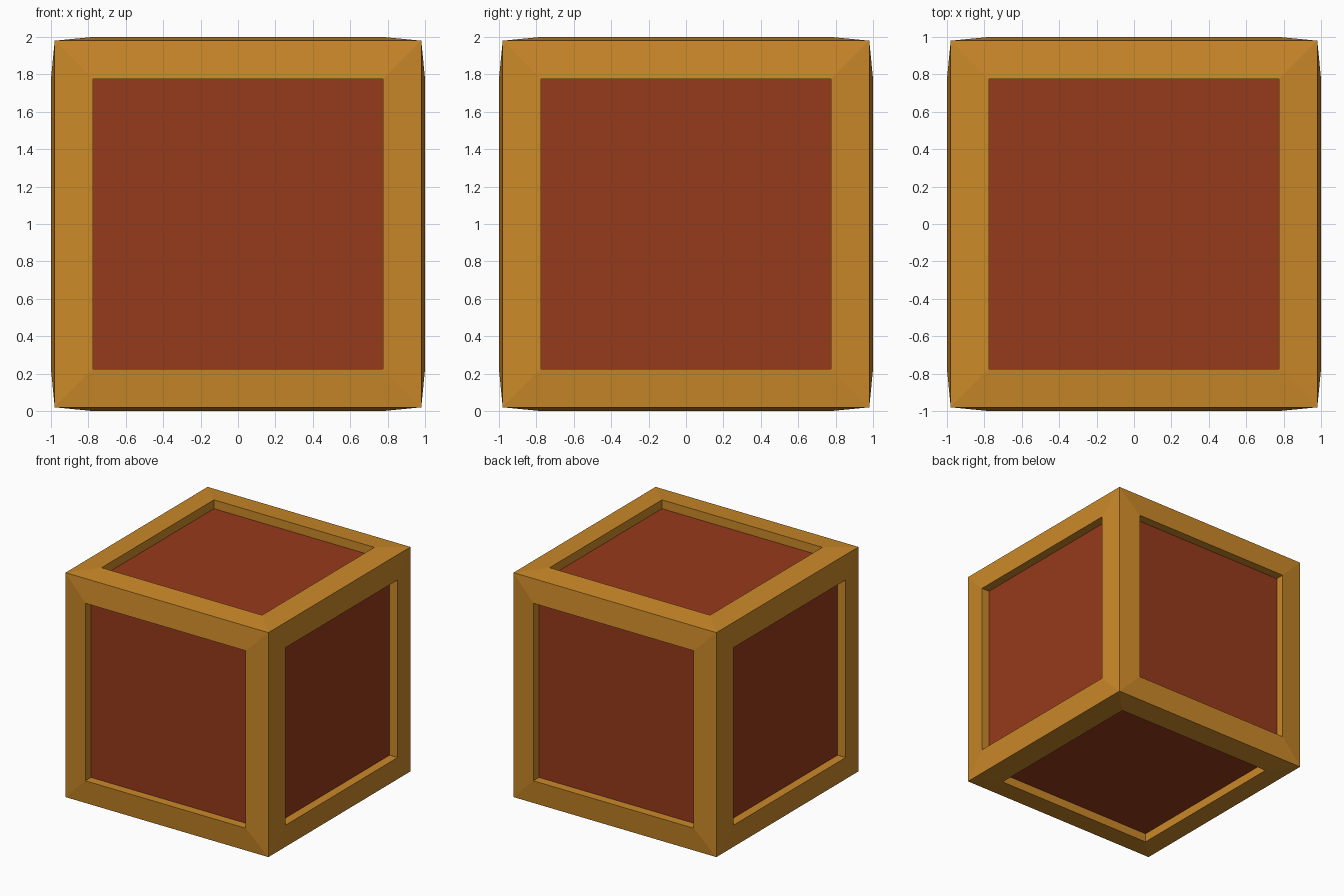
import bpy
import bmesh
from mathutils import Matrix

if "Cube" in bpy.data.objects:
    bpy.data.objects.remove(bpy.data.objects["Cube"])

CORNER = 0.98      # half size at the cube corners
OPENING = 0.775    # half size of each panel opening
RAISE = 0.02       # frame rises slightly towards the opening
RECESS = 0.077     # panel depth below the frame rim


def material(name, color):
    mat = bpy.data.materials.new(name)
    mat.diffuse_color = (*color, 1)
    mat.use_nodes = True
    mat.node_tree.nodes["Principled BSDF"].inputs["Base Color"].default_value = mat.diffuse_color
    return mat


def crate_part(name, keep_panels, mat):
    bm = bmesh.new()
    bmesh.ops.create_cube(bm, size=2 * CORNER, matrix=Matrix.Translation((0, 0, 1)))
    panels = bm.faces[:]
    # sloped border on every side
    bmesh.ops.inset_individual(bm, faces=panels, thickness=CORNER - OPENING,
                               depth=0, use_even_offset=True)
    for f in panels:
        bmesh.ops.translate(bm, verts=f.verts[:], vec=f.normal * RAISE)
    # straight walls down to the recessed panel
    for f in panels:
        n = f.normal.copy()
        bmesh.ops.inset_individual(bm, faces=[f], thickness=0, depth=0)
        bmesh.ops.translate(bm, verts=f.verts[:], vec=-n * RECESS)
    drop = [f for f in bm.faces if (f in panels) != keep_panels]
    bmesh.ops.delete(bm, geom=drop, context='FACES')
    bm.normal_update()
    mesh = bpy.data.meshes.new(name)
    bm.to_mesh(mesh)
    bm.free()
    mesh.materials.append(mat)
    obj = bpy.data.objects.new(name, mesh)
    bpy.context.collection.objects.link(obj)


# Frame along all twelve edges, and the six recessed panels
crate_part("crate_frame", False, material("golden_wood", (0.60, 0.25, 0.022)))
crate_part("crate_panels", True, material("red_wood", (0.305, 0.043, 0.011)))
